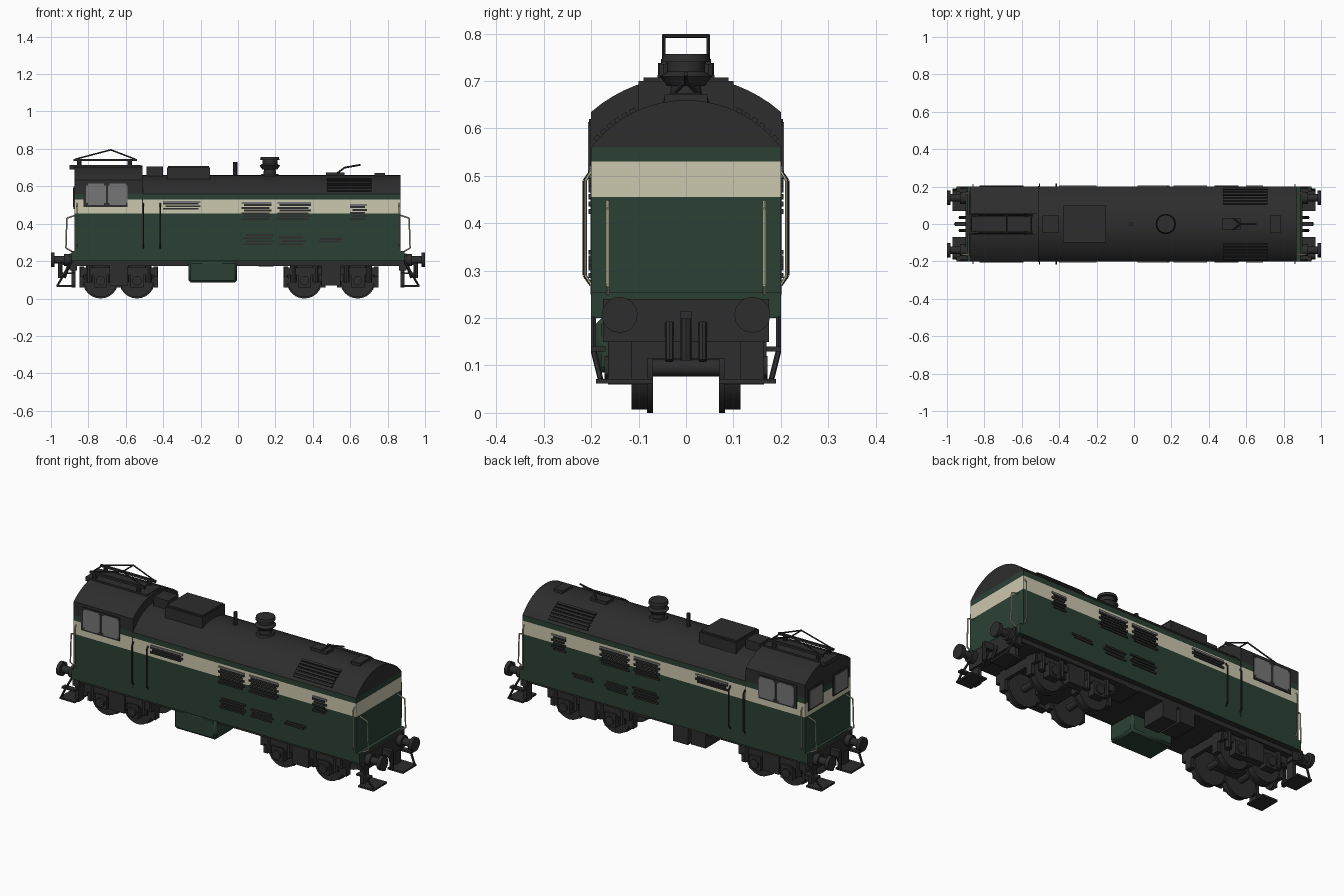
import bpy, bmesh, math
from mathutils import Vector, Matrix

if "Cube" in bpy.data.objects:
    bpy.data.objects.remove(bpy.data.objects["Cube"], do_unlink=True)


def material(name, rgb):
    m = bpy.data.materials.new(name)
    m.use_nodes = True
    m.diffuse_color = (*rgb, 1)
    bsdf = m.node_tree.nodes["Principled BSDF"]
    bsdf.inputs["Base Color"].default_value = (*rgb, 1)
    bsdf.inputs["Roughness"].default_value = 0.7
    return m


DARK = material("charcoal", (0.026, 0.026, 0.026))
GREEN = material("dark green", (0.024, 0.052, 0.034))
CREAM = material("cream", (0.60, 0.57, 0.42))
GREY = material("window grey", (0.18, 0.18, 0.18))


class Part:
    """Collects boxes and rods into one mesh object."""

    def __init__(self, name, *mats):
        self.name, self.mats, self.bm = name, mats, bmesh.new()

    def box(self, x, y, z, turn=0):
        size = [b - a for a, b in (x, y, z)]
        mid = [(a + b) / 2 for a, b in (x, y, z)]
        mat = Matrix.Translation(mid) @ Matrix.Rotation(turn, 4, "X") @ Matrix.Diagonal((*size, 1))
        bmesh.ops.create_cube(self.bm, size=1, matrix=mat)
        return self

    def rod(self, p, q, r, r2=None, sides=16):
        p, q = Vector(p), Vector(q)
        d = q - p
        mat = Matrix.Translation((p + q) / 2) @ d.to_track_quat("Z", "Y").to_matrix().to_4x4()
        bmesh.ops.create_cone(self.bm, cap_ends=True, segments=sides, radius1=r,
                              radius2=r if r2 is None else r2, depth=d.length, matrix=mat)
        return self

    def rail(self, points, r=0.004):
        for p, q in zip(points, points[1:]):
            self.rod(p, q, r, sides=6)
        return self

    def done(self):
        bmesh.ops.recalc_face_normals(self.bm, faces=self.bm.faces)
        mesh = bpy.data.meshes.new(self.name)
        self.bm.to_mesh(mesh)
        self.bm.free()
        for m in self.mats:
            mesh.materials.append(m)
        ob = bpy.data.objects.new(self.name, mesh)
        bpy.context.collection.objects.link(ob)
        return ob


def hull(name, x0, x1, eave, top):
    """Banded side walls under an arched roof, with matching end walls."""
    part = Part(name, GREEN, CREAM, DARK)
    bm = part.bm
    half = [(0.2, z) for z in (0.2, 0.455, 0.53, 0.56)]
    rise = top - eave
    rad = (0.04 + rise * rise) / (2 * rise)
    sweep = math.asin(0.2 / rad)
    for i in range(9):
        a = sweep * (1 - i / 8)
        if i or eave > 0.56:
            half.append((rad * math.sin(a), top - rad + rad * math.cos(a)))
    rows = [[bm.verts.new((x, s * y, z)) for x, s in ((x0, -1), (x1, -1), (x1, 1), (x0, 1))]
            for y, z in half]
    bm.faces.new(rows[0])
    for low, high in zip(rows, rows[1:]):
        for k in range(4):
            n = (k + 1) % 4
            bm.faces.new((low[k], low[n], high[n], high[k]))
    bmesh.ops.remove_doubles(bm, verts=bm.verts, dist=1e-5)
    for f in bm.faces:
        z = f.calc_center_median().z
        f.material_index = 2 if z > 0.56 or z < 0.21 else 1 if 0.455 < z < 0.53 else 0
    return part.done()


# Bodywork
hull("engine_body", -0.53, 0.87, 0.56, 0.66)
hull("cab_body", -0.875, -0.51, 0.635, 0.71)
Part("underframe", DARK).box((-0.87, 0.87), (-0.17, 0.17), (0.175, 0.202)).done()

# Cab windows: dark surround plates with grey panes
frames, panes = Part("window_frames", DARK), Part("window_panes", GREY)
for s in (-1, 1):
    y = s * 0.202
    frames.box((-0.825, -0.59), (y - 0.003, y + 0.003), (0.49, 0.62))
    for x in (-0.76, -0.643):
        panes.box((x - 0.053, x + 0.053), (y - 0.005, y + 0.005), (0.51, 0.605))
        panes.box((x - 0.043, x + 0.043), (y - 0.005, y + 0.005), (0.499, 0.614))
    frames.box((-0.88, -0.872), (s * 0.11 - 0.065, s * 0.11 + 0.065), (0.48, 0.60))
    panes.box((-0.882, -0.873), (s * 0.11 - 0.055, s * 0.11 + 0.055), (0.49, 0.59))
frames.done()
panes.done()

# Louvre groups on both sides: x range, z range
louvres, trims = Part("side_louvres", DARK), Part("louvre_trims", GREY)
for x0, x1, z0, z1 in ((-0.40, -0.20, 0.475, 0.515), (0.02, 0.18, 0.42, 0.51),
                       (0.21, 0.39, 0.42, 0.51), (0.60, 0.69, 0.42, 0.50),
                       (0.03, 0.19, 0.285, 0.35), (0.22, 0.36, 0.285, 0.34),
                       (0.43, 0.56, 0.30, 0.325)):
    for s in (-1, 1):
        y = s * 0.202
        count = round((z1 - z0) / 0.016)
        for i in range(count):
            z = z0 + (z1 - z0) * i / count
            shift = 0.012 * (i % 2)
            louvres.box((x0 + shift, x1 - 0.012 + shift), (y - 0.004, y + 0.004), (z, z + 0.010))
        if z1 > 0.45:
            trims.box((x0, x1), (y - 0.003, y + 0.003), (z1 - 0.004, z1 + 0.006))
louvres.done()
trims.done()

# Cab door seams and handrails
doors = Part("cab_door_rails", DARK)
rails = Part("end_handrails", CREAM)
for s in (-1, 1):
    for x in (-0.505, -0.415):
        doors.rail([(x, s * 0.2, 0.27), (x, s * 0.214, 0.29), (x, s * 0.214, 0.49), (x, s * 0.2, 0.51)])
    doors.box((-0.512, -0.508), (s * 0.2 - 0.002, s * 0.2 + 0.002), (0.25, 0.62))
    for e in (-1, 1):
        rails.rail([(e * 0.87, s * 0.165, 0.445), (e * 0.915, s * 0.165, 0.43),
                    (e * 0.92, s * 0.165, 0.27), (e * 0.885, s * 0.165, 0.25)])
        rails.rail([(e * 0.86, s * 0.2, 0.51), (e * 0.86, s * 0.212, 0.49),
                    (e * 0.86, s * 0.212, 0.29), (e * 0.86, s * 0.2, 0.27)], 0.003)
doors.done()
rails.done()

# End sills, buffers, couplers and steps
ledge, beams = Part("end_ledges", GREEN), Part("buffer_beams", DARK)
buffers, steps = Part("buffers", DARK), Part("end_steps", DARK)
for e in (-1, 1):
    def along(a, b):
        return tuple(sorted((e * a, e * b)))
    ledge.box(along(0.86, 0.89), (-0.2, 0.2), (0.2, 0.255))
    beams.box(along(0.86, 0.9), (-0.175, 0.175), (0.15, 0.24))
    beams.box(along(0.89, 0.955), (-0.012, 0.012), (0.18, 0.215))
    beams.rod((e * 0.95, 0, 0.2), (e * 0.95, 0, 0.11), 0.012, sides=8)
    for s in (-1, 1):
        y = s * 0.14
        buffers.rod((e * 0.89, y, 0.207), (e * 0.985, y, 0.207), 0.02)
        buffers.rod((e * 0.98, y, 0.207), (e, y, 0.207), 0.038)
        buffers.rod((e * 0.89, y, 0.207), (e * 0.93, y, 0.207), 0.032)
        beams.rod((e * 0.9, s * 0.035, 0.19), (e * 0.93, s * 0.035, 0.11), 0.009, sides=8)
        steps.box(along(0.87, 0.89), (y - 0.025, y + 0.025), (0.06, 0.2))
        steps.box(along(0.875, 0.97), (s * 0.13 - 0.06, s * 0.13 + 0.06), (0.062, 0.072))
        steps.box(along(0.87, 0.95), (s * 0.185 - 0.015, s * 0.185 + 0.015), (0.13, 0.14))
        steps.rail([(e * 0.89, s * 0.195, 0.2), (e * 0.93, s * 0.195, 0.13), (e * 0.965, s * 0.18, 0.07)], 0.006)
for p in (ledge, beams, buffers, steps):
    p.done()

# Bogies: wheels, axles, side frames, springs and brake gear
for label, axles in (("cab_end", (-0.735, -0.54)), ("engine_end", (0.355, 0.64))):
    wheels, frame = Part(label + "_wheels", DARK), Part(label + "_bogie_frame", DARK)
    mid = sum(axles) / 2
    reach = axles[1] - mid + 0.10
    frame.box((mid - 0.07, mid + 0.07), (-0.14, 0.14), (0.09, 0.18))
    for s in (-1, 1):
        y = s * 0.14
        frame.box((mid - reach, mid + reach), (y - 0.012, y + 0.012), (0.125, 0.165))
        frame.box((mid - 0.05, mid + 0.05), (y - 0.022, y + 0.022), (0.07, 0.18))
        for x in axles:
            wheels.rod((x, s * 0.07, 0.095), (x, s * 0.082, 0.095), 0.095, sides=24)
            wheels.rod((x, s * 0.08, 0.095), (x, s * 0.115, 0.095), 0.088, sides=24)
            frame.box((x - 0.035, x + 0.035), (y - 0.02, y + 0.024), (0.06, 0.135))
            frame.rod((x, s * 0.15, 0.095), (x, s * 0.172, 0.095), 0.025, sides=12)
            for dx in (-0.06, 0.06):
                frame.rod((x + dx, y, 0.085), (x + dx, y, 0.18), 0.018, sides=10)
            for dx in (-0.1, 0.1):
                frame.box((x + dx - 0.012, x + dx + 0.012), (s * 0.1 - 0.02, s * 0.1 + 0.02), (0.06, 0.17))
    for x in axles:
        wheels.rod((x, -0.14, 0.095), (x, 0.14, 0.095), 0.018)
    for e in (-1, 1):
        x = mid + e * reach
        frame.box((x - 0.01, x + 0.01), (-0.15, 0.15), (0.115, 0.165))
    wheels.done()
    frame.done()

# Underfloor tank on one side, equipment boxes on the other
tank = Part("fuel_tank", GREEN).box((-0.265, -0.005), (-0.19, -0.02), (0.085, 0.2)).done()
tank.modifiers.new("soft_edges", "BEVEL").width = 0.012
gear = Part("underfloor_boxes", DARK)
for x0, x1, z0 in ((-0.24, -0.15, 0.10), (-0.13, -0.04, 0.09), (0.11, 0.19, 0.17)):
    gear.box((x0, x1), (0.03, 0.17), (z0, 0.2))
gear.done()

# Roof equipment
roof = Part("roof_boxes", DARK)
roof.box((-0.49, -0.40), (-0.045, 0.045), (0.64, 0.705))
roof.box((-0.38, -0.15), (-0.10, 0.10), (0.62, 0.70))
roof.box((-0.375, -0.155), (-0.09, 0.09), (0.69, 0.708))
roof.box((0.47, 0.57), (-0.03, 0.03), (0.64, 0.675))
roof.box((0.73, 0.785), (-0.045, 0.045), (0.64, 0.672))
roof.rod((-0.015, 0, 0.65), (-0.015, 0, 0.73), 0.011, sides=8)
roof.rail([(0.53, 0.03, 0.67), (0.57, 0, 0.70), (0.655, 0, 0.715)], 0.005)
roof.rail([(0.53, -0.03, 0.67), (0.57, 0, 0.70)], 0.005)
roof.done()

chimney = Part("exhaust_stack", DARK)
for z0, z1, r0, r1 in ((0.645, 0.665, 0.055, 0.045), (0.66, 0.70, 0.035, 0.03), (0.69, 0.71, 0.04, 0.055),
                       (0.71, 0.72, 0.055, 0.04), (0.72, 0.74, 0.04, 0.04), (0.74, 0.757, 0.052, 0.048)):
    chimney.rod((0.17, 0, z0), (0.17, 0, z1), r0, r1)
chimney.done()

# Radiator slats following the roof curve
slats = Part("roof_radiator_slats", DARK)
for s in (-1, 1):
    for i in range(6):
        a = 0.46 + i * 0.075
        y, z = s * 0.253 * math.sin(a), 0.41 + 0.253 * math.cos(a)
        slats.box((0.475, 0.715), (y - 0.006, y + 0.006), (z - 0.005, z + 0.005), -s * a)
slats.done()

# Pantograph lying low above the cab
panto = Part("pantograph", DARK)
panto.box((-0.9, -0.52), (-0.06, 0.06), (0.69, 0.713))
for s in (-1, 1):
    y = s * 0.047
    panto.box((-0.88, -0.54), (y - 0.006, y + 0.006), (0.735, 0.747))
    for x in (-0.85, -0.58):
        panto.rod((x, y, 0.70), (x, y, 0.738), 0.012, sides=8)
    panto.rail([(-0.87, y, 0.745), (-0.68, y, 0.795), (-0.55, y, 0.745)], 0.004)
for x, z in ((-0.87, 0.742), (-0.55, 0.742), (-0.68, 0.795)):
    panto.rail([(x, -0.05, z), (x, 0.05, z)], 0.004)
panto.done()

# Smooth the round parts, keep edges sharp
for ob in bpy.context.scene.objects:
    if ob.type == "MESH":
        ob.select_set(True)
        bpy.context.view_layer.objects.active = ob
bpy.ops.object.shade_smooth_by_angle(angle=math.radians(30))
